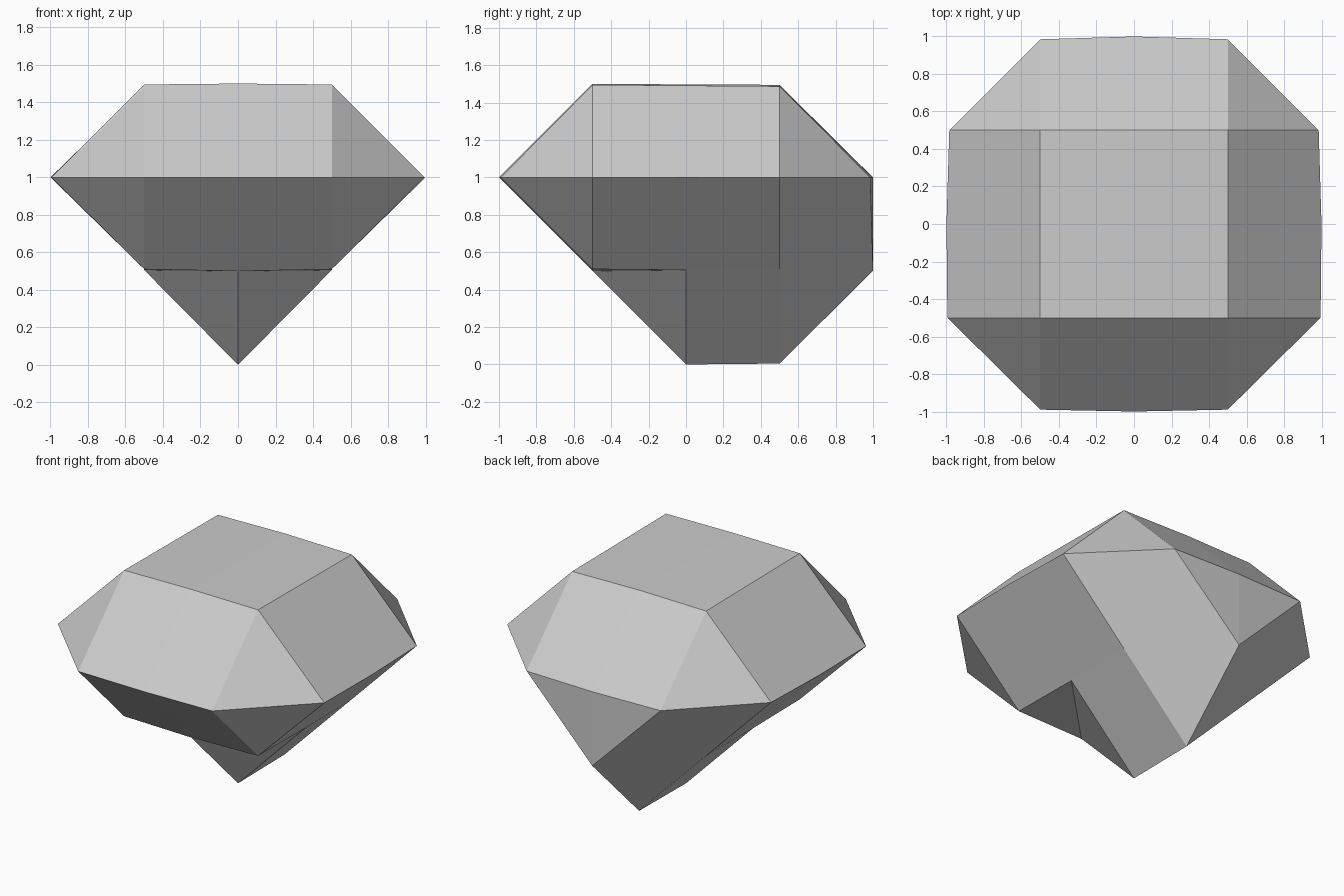
import bpy
import bmesh

cube = bpy.data.objects.get("Cube")
if cube:
    bpy.data.objects.remove(cube, do_unlink=True)

# One plain grey
GREY = (0.6, 0.6, 0.6, 1)
stone = bpy.data.materials.new("stone grey")
stone.use_nodes = True
stone.diffuse_color = GREY
stone.node_tree.nodes["Principled BSDF"].inputs["Base Color"].default_value = GREY

# Corner points of the left half, slightly bulged along the middle
points = {
    # top table
    "top_front": (0, -.5, 1.5), "top_fl": (.5, -.5, 1.495),
    "top_bl": (.5, .5, 1.487), "top_back": (0, .5, 1.495),
    # girdle
    "rim_front": (0, -1, 1), "rim_fl": (.5, -.99, 1), "rim_lf": (.995, -.5, 1),
    "rim_left": (1, 0, 1), "rim_lb": (.985, .5, 1), "rim_bl": (.5, .985, 1),
    "rim_back": (0, 1, 1),
    # underside
    "low_front": (0, -.5, .5), "low_fl": (.5, -.5, .51),
    "low_left": (.5, 0, .505), "low_bl": (.5, .5, .51),
    # keel
    "keel_front": (0, 0, 0), "keel_back": (0, .5, 0.005), "keel_tail": (0, 1, .5),
}

# Facets of the left half, outward winding is fixed below
facets = [
    # crown
    "top_front top_fl top_bl top_back",
    "top_front rim_front rim_fl top_fl",
    "top_fl rim_fl rim_lf",
    "top_fl rim_lf rim_left rim_lb top_bl",
    "top_bl rim_lb rim_bl",
    "top_bl rim_bl rim_back top_back",
    # lower body
    "rim_front low_front low_fl rim_fl",
    "rim_fl low_fl rim_lf",
    "rim_lf low_fl low_left low_bl rim_lb rim_left",
    "rim_lb low_bl rim_bl",
    "low_front low_left low_fl",
    # keel
    "low_front keel_front low_left",
    "keel_front keel_back low_bl low_left",
    "keel_back keel_tail rim_bl low_bl",
    "keel_tail rim_back rim_bl",
]

bm = bmesh.new()
for side in (1, -1):
    verts = {n: bm.verts.new((side * x, y, z)) for n, (x, y, z) in points.items()}
    for facet in facets:
        bm.faces.new([verts[n] for n in facet.split()])
bmesh.ops.remove_doubles(bm, verts=bm.verts, dist=0.0001)
bmesh.ops.recalc_face_normals(bm, faces=bm.faces)

mesh = bpy.data.meshes.new("faceted_stone")
bm.to_mesh(mesh)
bm.free()
mesh.materials.append(stone)
bpy.context.collection.objects.link(bpy.data.objects.new("faceted_stone", mesh))
